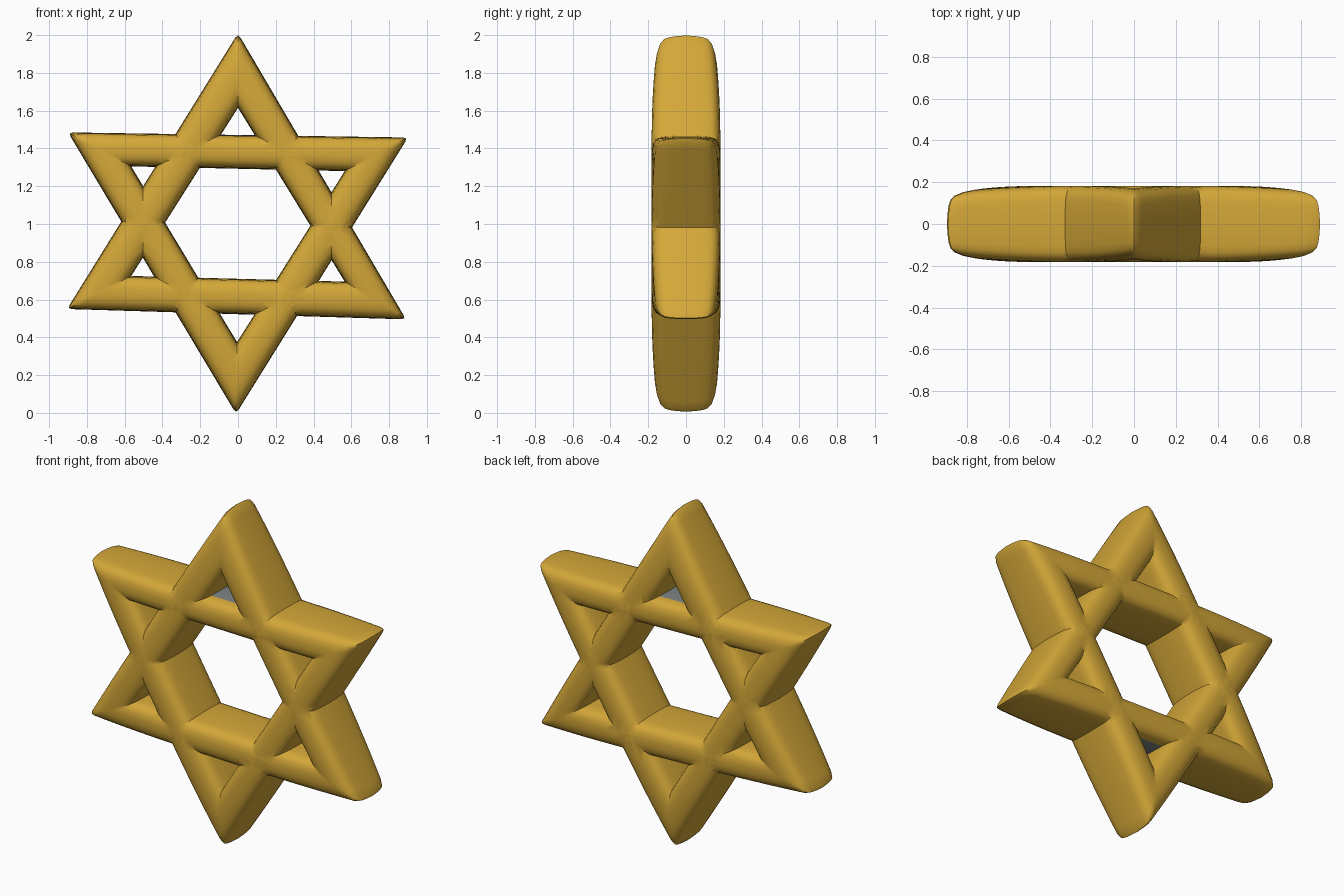
import bpy
import bmesh
from mathutils import Vector

cube = bpy.data.objects.get("Cube")
if cube:
    bpy.data.objects.remove(cube, do_unlink=True)


def make_material(name, color):
    mat = bpy.data.materials.new(name)
    mat.use_nodes = True
    mat.diffuse_color = color
    bsdf = mat.node_tree.nodes["Principled BSDF"]
    bsdf.inputs["Base Color"].default_value = color
    bsdf.inputs["Roughness"].default_value = 0.6
    return mat


gold = make_material("gold", (0.66, 0.39, 0.04, 1))
grey = make_material("grey", (0.2, 0.22, 0.22, 1))

CENTRE = Vector((0, 1))
STEPS = 24
TIP = 0.015

# Half of the bar section: (share of the way from outer to inner side, share of depth)
HALF = [(0.0, 0.0), (0.01, 0.35), (0.025, 0.6), (0.05, 0.77),
        (0.11, 0.89), (0.24, 0.97), (0.4, 1.0)]
FRONT = HALF + [(1 - t, d) for t, d in reversed(HALF)]
SECTION = FRONT + [(t, -d) for t, d in reversed(FRONT[1:-1])]


def half_depth(p):
    """The frame is thickest around the middle and thins towards the tips."""
    k = min(max(((p - CENTRE).length - 0.45) / 0.55, 0), 1)
    return 0.182 - 0.035 * k * k


def triangle_frame(name, outer, inner):
    """Sweep the rounded section round a mitred triangle."""
    outer = [Vector(p) for p in outer]
    inner = [Vector(p) for p in inner]
    bm = bmesh.new()
    rings = []
    for i in range(3):
        j = (i + 1) % 3
        stops = [0, TIP] + [k / STEPS for k in range(1, STEPS)] + [1 - TIP]
        for s in stops:
            a = outer[i].lerp(outer[j], s)
            b = inner[i].lerp(inner[j], s)
            if s == 0:
                a = a.lerp(b, 0.03)      # blunt the tip
            ring = []
            for t, d in SECTION:
                p = a.lerp(b, t)
                ring.append(bm.verts.new((p.x, -d * half_depth(p), p.y)))
            rings.append(ring)
    for r, ring in enumerate(rings):
        nxt = rings[(r + 1) % len(rings)]
        for k in range(len(ring)):
            m = (k + 1) % len(ring)
            bm.faces.new((ring[k], ring[m], nxt[m], nxt[k]))
    bmesh.ops.recalc_face_normals(bm, faces=bm.faces)
    mesh = bpy.data.meshes.new(name)
    bm.to_mesh(mesh)
    bm.free()
    mesh.materials.append(gold)
    mesh.materials.append(grey)
    obj = bpy.data.objects.new(name, mesh)
    bpy.context.collection.objects.link(obj)
    return obj


# Two interlocking triangles
star = triangle_frame("star_frame",
                      [(0, 2.01), (-0.905, 0.55), (0.89, 0.495)],
                      [(0, 1.615), (-0.565, 0.725), (0.565, 0.695)])
down = triangle_frame("downward_triangle",
                      [(-0.01, -0.005), (0.9, 1.458), (-0.9, 1.485)],
                      [(-0.005, 0.375), (0.565, 1.28), (-0.565, 1.305)])

# Fuse them into one solid
fuse = star.modifiers.new("fuse", "BOOLEAN")
fuse.operation = "UNION"
fuse.solver = "EXACT"
fuse.object = down
bpy.ops.object.select_all(action="DESELECT")
bpy.context.view_layer.objects.active = star
star.select_set(True)
bpy.ops.object.modifier_apply(modifier="fuse")
bpy.data.objects.remove(down, do_unlink=True)

# Grey patches on the bars inside the top and bottom openings
for face in star.data.polygons:
    c, n = face.center, face.normal
    top = n.z > 0.8 and 1.4 < c.z < 1.55
    bottom = n.z < -0.8 and 0.45 < c.z < 0.6
    if (top or bottom) and abs(c.x) < 0.1 and abs(c.y) < 0.11:
        face.material_index = 1

bpy.ops.object.shade_smooth_by_angle(angle=0.7)
